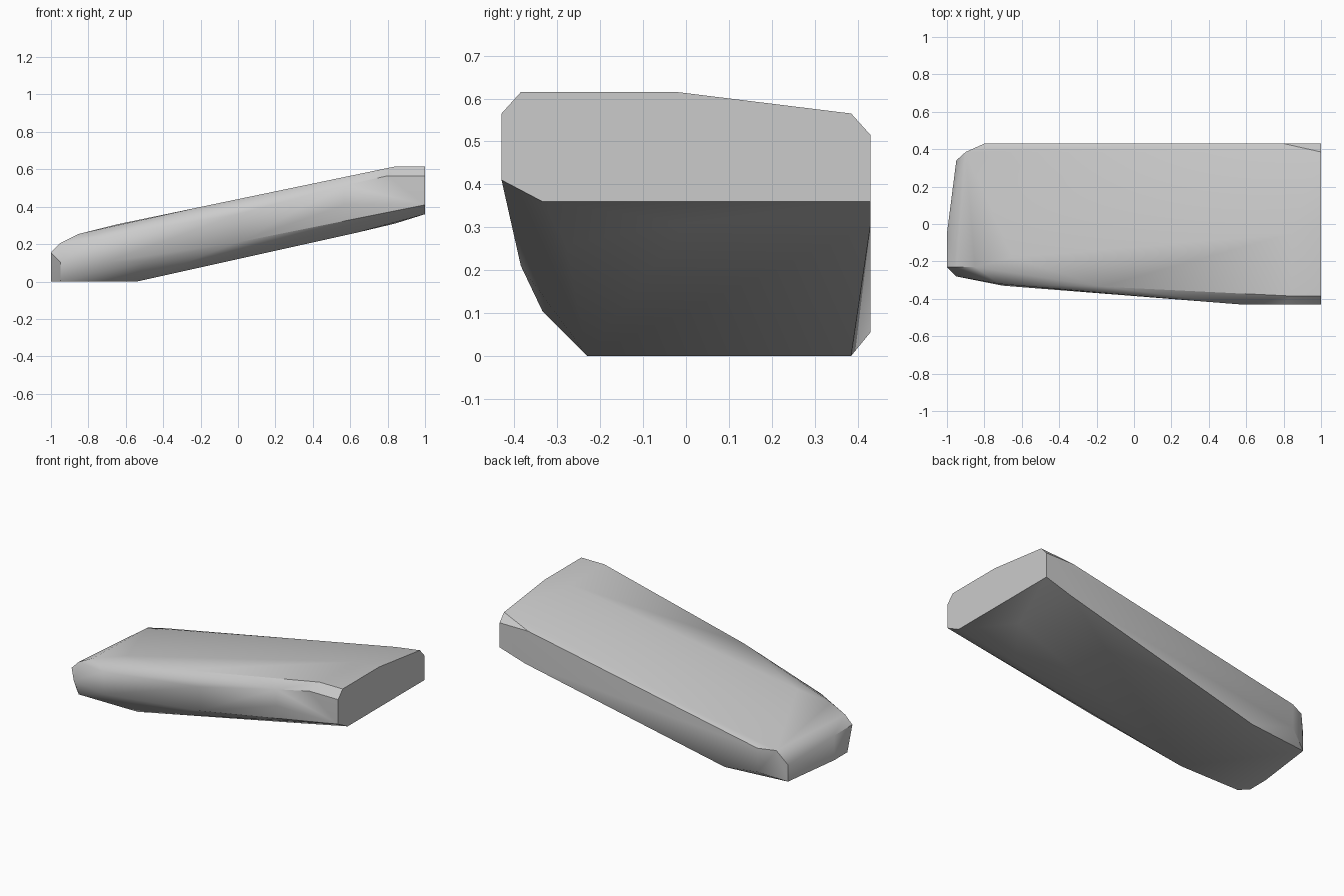
import bpy
import bmesh
from math import radians

cube = bpy.data.objects.get("Cube")
if cube:
    bpy.data.objects.remove(cube, do_unlink=True)

grey = bpy.data.materials.new("plain_grey")
grey.use_nodes = True
color = (0.6, 0.6, 0.6, 1)
grey.diffuse_color = color
grey.node_tree.nodes["Principled BSDF"].inputs["Base Color"].default_value = color

# Raised flat end: clipped corners at x = 1
raised_end = [(1, y, z) for y, z in (
    (-.43, .41), (-.43, .565), (-.385, .615), (-.02, .615),
    (.385, .565), (.43, .515), (.43, .36), (-.335, .36))]

# Blunt low end resting on the ground
low_end = [(-1, -.18, 0), (-1, -.05, 0), (-1, -.23, .155), (-1, -.05, .155),
           (-.95, -.23, 0), (-.95, -.28, .105), (-.95, .34, 0),
           (-.95, .34, .105), (-.9, .385, .2)]

# Sloping top
top = [(.84, -.385, .615), (.84, -.05, .615), (-.17, -.335, .405),
       (-.65, -.18, .305), (-.85, -.23, .255), (-.95, -.23, .205)]

# Bulging front side
front = [(.8, -.43, .565), (.57, -.43, .515), (.57, -.43, .41),
         (0, -.385, .21), (0, -.385, .36), (-.7, -.33, .105),
         (-.5, -.335, .105), (-.72, -.32, .24)]

# Straight back side and the underside
back = [(.8, .43, .515), (-.8, .43, .205), (-.8, .43, .055), (.82, .43, .305)]
underside = [(-.54, -.23, 0), (-.54, .385, 0), (.63, -.28, .26), (.84, 0, .31)]

# Wrap the sections in one convex skin
bm = bmesh.new()
for co in raised_end + low_end + top + front + back + underside:
    bm.verts.new(co)
hull = bmesh.ops.convex_hull(bm, input=bm.verts)
loose = {v for v in hull["geom_interior"] + hull["geom_unused"]
         if isinstance(v, bmesh.types.BMVert)}
bmesh.ops.delete(bm, geom=list(loose), context="VERTS")
bmesh.ops.dissolve_limit(bm, angle_limit=radians(1), verts=bm.verts, edges=bm.edges)
bmesh.ops.recalc_face_normals(bm, faces=bm.faces)

mesh = bpy.data.meshes.new("sloped_slab")
bm.to_mesh(mesh)
bm.free()
mesh.materials.append(grey)
slab = bpy.data.objects.new("sloped_slab", mesh)
bpy.context.collection.objects.link(slab)

# Soft shading over shallow bends, crisp main edges
bpy.ops.object.select_all(action="DESELECT")
slab.select_set(True)
bpy.context.view_layer.objects.active = slab
bpy.ops.object.shade_smooth_by_angle(angle=radians(30))
